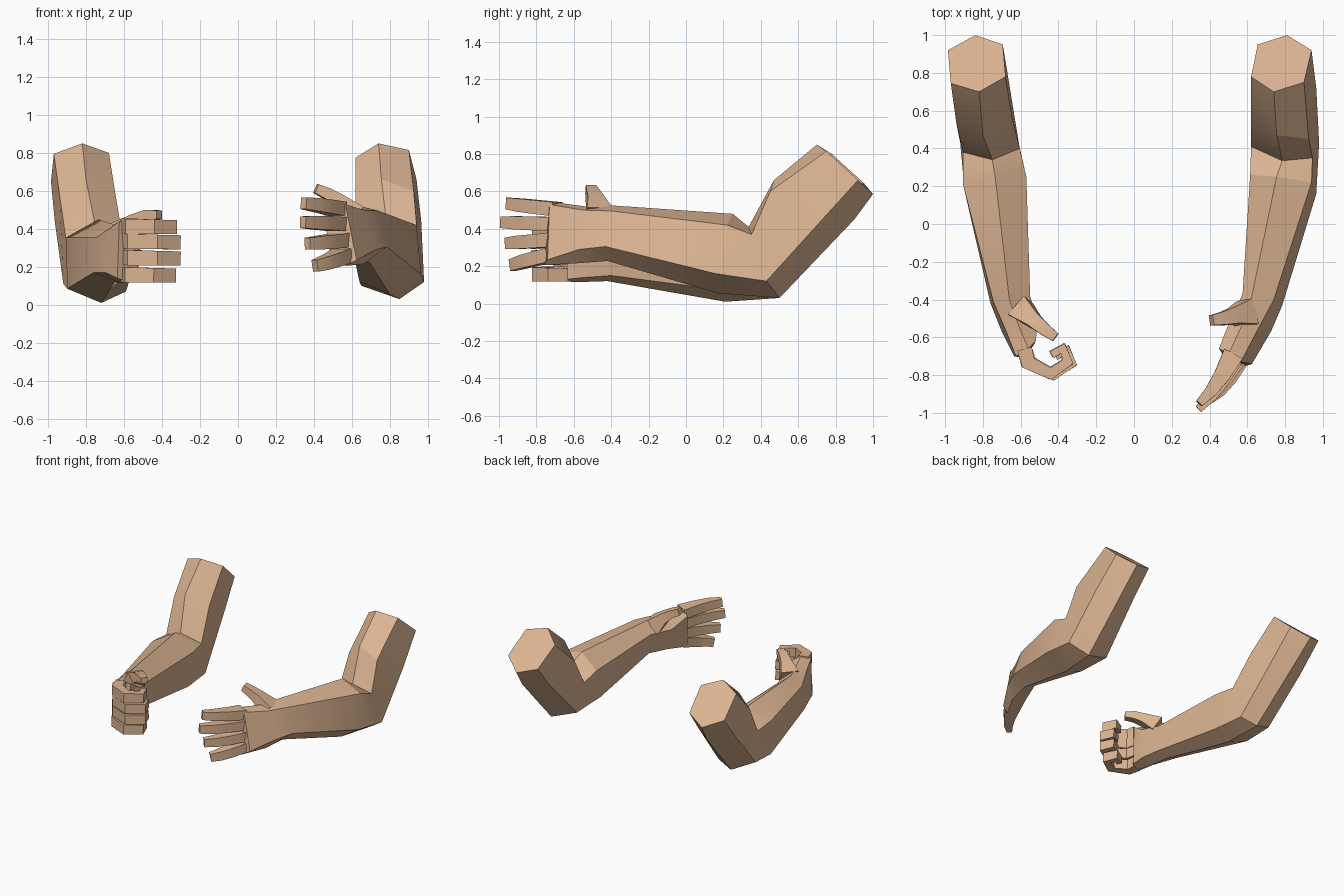
import bpy, bmesh, math
from mathutils import Vector

skin = bpy.data.materials.new("skin_tan")
skin.diffuse_color = (0.72, 0.46, 0.29, 1)


def loft(name, rings):
    """Skin a closed tube through equal-sized rings of points."""
    bm = bmesh.new()
    loops = [[bm.verts.new(p) for p in r] for r in rings]
    n = len(loops[0])
    for a, b in zip(loops, loops[1:]):
        for i in range(n):
            j = (i + 1) % n
            bm.faces.new((a[i], a[j], b[j], b[i]))
    bm.faces.new(loops[0])
    bm.faces.new(loops[-1])
    bmesh.ops.recalc_face_normals(bm, faces=bm.faces)
    me = bpy.data.meshes.new(name)
    bm.to_mesh(me)
    bm.free()
    me.materials.append(skin)
    ob = bpy.data.objects.new(name, me)
    bpy.context.collection.objects.link(ob)
    bpy.ops.object.select_all(action='DESELECT')
    ob.select_set(True)
    bpy.context.view_layer.objects.active = ob
    bpy.ops.object.shade_smooth_by_angle(angle=math.radians(22))
    return ob


def digit(name, path, heights, depths, up=(0, 0, 1)):
    """Boxy finger along a path; height follows up, depth is sideways."""
    pts = [Vector(p) for p in path]
    up = Vector(up)
    rings = []
    for i, p in enumerate(pts):
        d0 = (pts[i] - pts[i - 1]).normalized() if i else Vector()
        d1 = (pts[i + 1] - pts[i]).normalized() if i < len(pts) - 1 else Vector()
        t = (d0 + d1).normalized()
        side = t.cross(up).normalized()
        top = side.cross(t).normalized()
        h, d = top * heights[i] / 2, side * depths[i] / 2
        rings.append([p + h + d, p + h - d, p - h - d, p - h + d])
    return loft(name, rings)


# Open-hand arm: rings from shoulder cut to knuckles
# order: top, outer top, outer bottom, bottom, inner bottom, inner top
loft("open_arm", [
    [(.74, .70, .85), (.90, .75, .815), (.94, .92, .66),
     (.81, 1.0, .585), (.655, .95, .635), (.62, .78, .775)],
    [(.755, .47, .66), (.925, .45, .60), (.965, .72, .44),
     (.83, .90, .45), (.665, .80, .46), (.62, .53, .55)],
    [(.785, .335, .41), (.945, .35, .37), (.98, .43, .12),
     (.85, .50, .03), (.65, .46, .10), (.62, .41, .33)],
    [(.755, .25, .48), (.94, .22, .42), (.965, .16, .16),
     (.80, .17, .055), (.64, .17, .12), (.615, .26, .37)],
    [(.62, -.40, .525), (.74, -.40, .495), (.785, -.43, .305),
     (.69, -.42, .228), (.61, -.40, .26), (.575, -.37, .43)],
    [(.57, -.54, .52), (.66, -.55, .50), (.725, -.57, .29),
     (.66, -.59, .215), (.55, -.56, .25), (.50, -.53, .43)],
    [(.50, -.69, .54), (.565, -.73, .53), (.625, -.74, .235),
     (.57, -.76, .205), (.49, -.72, .225), (.45, -.66, .50)],
])

# Closed-hand arm
loft("closed_arm", [
    [(-.82, .70, .85), (-.97, .745, .795), (-.985, .92, .65),
     (-.84, 1.0, .585), (-.695, .95, .645), (-.68, .78, .80)],
    [(-.80, .47, .655), (-.94, .53, .58), (-.965, .74, .44),
     (-.81, .90, .45), (-.67, .80, .46), (-.645, .56, .58)],
    [(-.75, .34, .41), (-.905, .38, .34), (-.92, .43, .11),
     (-.75, .50, .03), (-.62, .47, .07), (-.605, .40, .34)],
    [(-.735, .25, .45), (-.905, .21, .355), (-.90, .21, .085),
     (-.72, .21, .01), (-.59, .21, .07), (-.57, .25, .34)],
    [(-.66, -.40, .425), (-.745, -.41, .355), (-.76, -.42, .17),
     (-.65, -.42, .12), (-.565, -.40, .15), (-.55, -.38, .34)],
    [(-.61, -.54, .445), (-.68, -.56, .40), (-.70, -.57, .17),
     (-.62, -.57, .115), (-.53, -.54, .14), (-.51, -.52, .36)],
    [(-.56, -.66, .45), (-.625, -.70, .44), (-.635, -.70, .14),
     (-.585, -.71, .12), (-.53, -.64, .13), (-.52, -.62, .43)],
])

# Straight fingers: base and tip centres
open_fingers = {
    "index": ((.525, -.69, .505), (.345, -.95, .535)),
    "middle": ((.53, -.70, .425), (.342, -.98, .435)),
    "ring": ((.54, -.71, .34), (.365, -.955, .322)),
    "little": ((.55, -.72, .26), (.405, -.93, .205)),
}
for part, (a, b) in open_fingers.items():
    a, b = Vector(a), Vector(b)
    bow = Vector((.012, -.008, 0))
    path = [a, a.lerp(b, .4) + bow, a.lerp(b, .72) + bow, b]
    digit("open_%s_finger" % part, path, [.075, .073, .07, .062],
          [.11, .085, .065, .04])

# Curled fingers: same hooked path at four heights
curl = [(-.58, -.66), (-.555, -.735), (-.43, -.795), (-.335, -.735),
        (-.36, -.665), (-.42, -.70)]
rows = [("index", .415, .405, -.015), ("middle", .335, .325, .005),
        ("ring", .25, .24, .005), ("little", .16, .15, -.02)]
for part, z0, z1, reach in rows:
    path = []
    for i, (x, y) in enumerate(curl):
        k = i / 5
        path.append((x + reach * min(1, k * 2), y - reach * .5 * k,
                     z0 + (z1 - z0) * k))
    digit("closed_%s_finger" % part, path, [.08, .08, .076, .074, .07, .06],
          [.08, .08, .065, .06, .055, .04])

# Thumbs
digit("open_thumb", [(.60, -.47, .47), (.53, -.485, .545), (.47, -.50, .585),
                     (.41, -.51, .612)],
      [.13, .075, .06, .05], [.14, .09, .07, .055])
digit("closed_thumb", [(-.60, -.45, .38), (-.53, -.51, .44), (-.47, -.56, .47),
                       (-.415, -.60, .475)],
      [.12, .075, .06, .045], [.13, .08, .065, .05])
